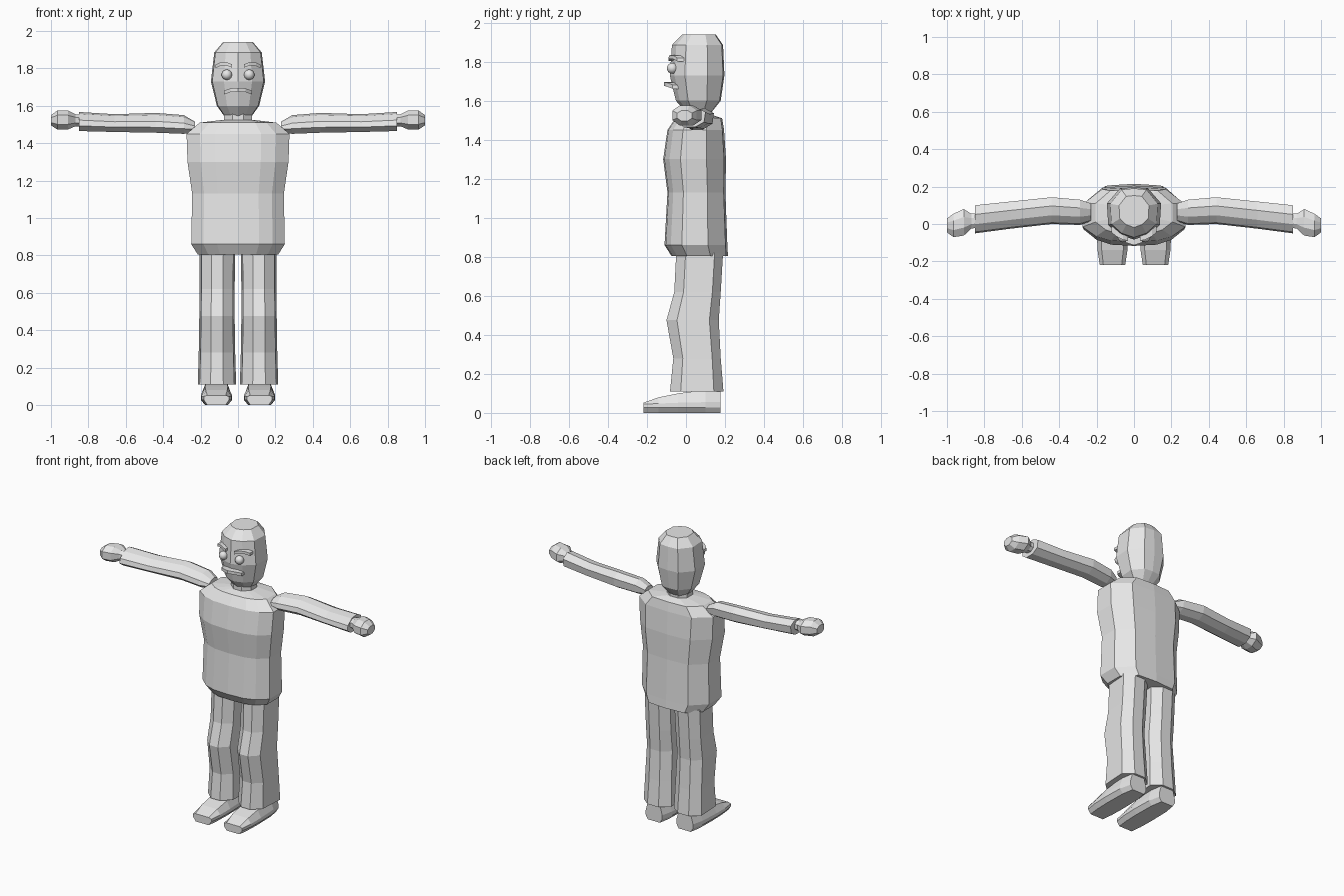
import bpy, bmesh
from mathutils import Vector

grey = bpy.data.materials.new("plain_grey")
grey.diffuse_color = (0.8, 0.8, 0.8, 1)


def finish(name, bm):
    bmesh.ops.recalc_face_normals(bm, faces=bm.faces)
    mesh = bpy.data.meshes.new(name)
    bm.to_mesh(mesh)
    bm.free()
    mesh.materials.append(grey)
    ob = bpy.data.objects.new(name, mesh)
    bpy.context.collection.objects.link(ob)
    return ob


def loft(name, rings):
    """Skin closed rings of points one after another and cap both ends."""
    bm = bmesh.new()
    rows = [[bm.verts.new(p) for p in ring] for ring in rings]
    n = len(rows[0])
    for a, b in zip(rows, rows[1:]):
        for i in range(n):
            j = (i + 1) % n
            bm.faces.new((a[i], a[j], b[j], b[i]))
    bm.faces.new(rows[0])
    bm.faces.new(rows[-1])
    return finish(name, bm)


def full(half):
    """Mirror a half outline (front to back) to a closed outline."""
    return half + [(-x, y) for x, y in reversed(half) if x > 0]


def ring_z(outline, z, x0, x1, y0, y1):
    """Fit a unit outline (-1..1) into a box at height z."""
    return [((x0 + x1) / 2 + u * (x1 - x0) / 2,
             (y0 + y1) / 2 + v * (y1 - y0) / 2, z) for u, v in outline]


def ring_x(outline, s, x, y0, y1, z0, z1):
    return [(s * x, (y0 + y1) / 2 + u * (y1 - y0) / 2,
             (z0 + z1) / 2 + v * (z1 - z0) / 2) for u, v in outline]


# Torso: sweater with tapered hem and rounded shoulders
TORSO = full([(0, -1), (0.45, -0.96), (0.74, -0.8), (1, -0.45),
              (1, 0.38), (0.62, 0.94), (0, 1)])
loft("torso", [ring_z(TORSO, z, -w, w, y0, y1) for z, w, y0, y1 in [
    (0.805, 0.215, -0.075, 0.215), (0.86, 0.25, -0.11, 0.212),
    (1.13, 0.245, -0.095, 0.202), (1.30, 0.27, -0.117, 0.205),
    (1.45, 0.275, -0.095, 0.195), (1.51, 0.205, -0.055, 0.185),
    (1.525, 0.08, 0.0, 0.14)]])

# Neck
OCT = full([(0.4, -1), (1, -0.45), (1, 0.5), (0.4, 1)])
loft("neck", [ring_z(OCT, z, -0.075, 0.075, -0.005, 0.13) for z in (1.49, 1.58)])

# Head: ridged face, flat crown
HEAD = full([(0, -1), (0.52, -0.83), (0.95, -0.45), (1, 0.38), (0.52, 0.95), (0, 1)])
loft("head", [ring_z(HEAD, z, -w, w, y0, y1) for z, w, y0, y1 in [
    (1.54, 0.07, 0.0, 0.13), (1.60, 0.113, -0.052, 0.178),
    (1.73, 0.145, -0.083, 0.197), (1.885, 0.127, -0.072, 0.19),
    (1.94, 0.08, -0.018, 0.152)]])


# Bent bar following the curve of the face
def face_bar(name, pts, height, depth):
    loft(name, [[(x, y, z - height / 2), (x, y + depth, z - height / 2),
                 (x, y + depth, z + height / 2), (x, y, z + height / 2)]
                for x, y, z in pts])


face_bar("moustache", [(-0.075, -0.068, 1.671), (-0.04, -0.1, 1.683), (0, -0.114, 1.686),
                       (0.04, -0.1, 1.683), (0.075, -0.068, 1.671)], 0.02, 0.05)

SLEEVE = [(-1, -0.45), (-0.9, 0.15), (-0.35, 0.8), (0.35, 1),
          (1, 0.5), (0.9, -0.5), (0.3, -1), (-0.5, -1)]
LEG = full([(0.33, -1), (0.9, -0.6), (1, 0.64), (0.4, 1)])

for s, side in ((-1, "right"), (1, "left")):
    # Eyes and brows
    bm = bmesh.new()
    bmesh.ops.create_uvsphere(bm, u_segments=12, v_segments=8, radius=0.028)
    bmesh.ops.translate(bm, verts=bm.verts, vec=Vector((s * 0.06, -0.07, 1.766)))
    for f in bm.faces:
        f.smooth = True
    finish(side + "_eye", bm)
    face_bar(side + "_brow", [(s * 0.032, -0.09, 1.813), (s * 0.06, -0.084, 1.824),
                              (s * 0.095, -0.066, 1.823), (s * 0.12, -0.045, 1.81)],
             0.018, 0.04)

    # Arm sleeve, bent slightly forward toward the wrist
    loft(side + "_sleeve", [ring_x(SLEEVE, s, *r) for r in [
        (0.23, 0.015, 0.11, 1.46, 1.515), (0.29, -0.005, 0.13, 1.45, 1.55),
        (0.44, 0.0, 0.143, 1.456, 1.562), (0.66, -0.025, 0.12, 1.46, 1.555),
        (0.85, -0.05, 0.10, 1.465, 1.567)]])

    # Hand: blunt fist
    loft(side + "_hand", [ring_x(OCT, s, *r) for r in [
        (0.82, -0.015, 0.06, 1.49, 1.55), (0.87, -0.025, 0.055, 1.49, 1.555),
        (0.91, -0.062, 0.08, 1.473, 1.575), (0.965, -0.07, 0.055, 1.473, 1.575),
        (1.0, -0.045, 0.03, 1.495, 1.55)]])

    # Trouser leg with a knee bend
    loft(side + "_trouser_leg", [
        [(s * x, y, z) for x, y, z in ring_z(LEG, *r)] for r in [
            (0.11, 0.01, 0.215, -0.082, 0.192), (0.28, 0.015, 0.21, -0.065, 0.178),
            (0.475, 0.018, 0.207, -0.10, 0.168), (0.62, 0.018, 0.205, -0.06, 0.178),
            (0.82, 0.015, 0.205, -0.05, 0.19)]])

    # Shoe: wedge with a bevelled sole
    shoe = []
    for y, w, mid, top in [(-0.218, 0.068, 0.045, 0.052), (-0.14, 0.08, 0.048, 0.08),
                           (-0.04, 0.084, 0.052, 0.1), (0.1, 0.08, 0.055, 0.118),
                           (0.178, 0.062, 0.055, 0.118)]:
        half = [(0.72 * w, 0), (w, 0.028), (w, mid), (0.72 * w, top)]
        shoe.append([(s * (0.115 + x), y, z) for x, z in full(half)])
    loft(side + "_shoe", shoe)
